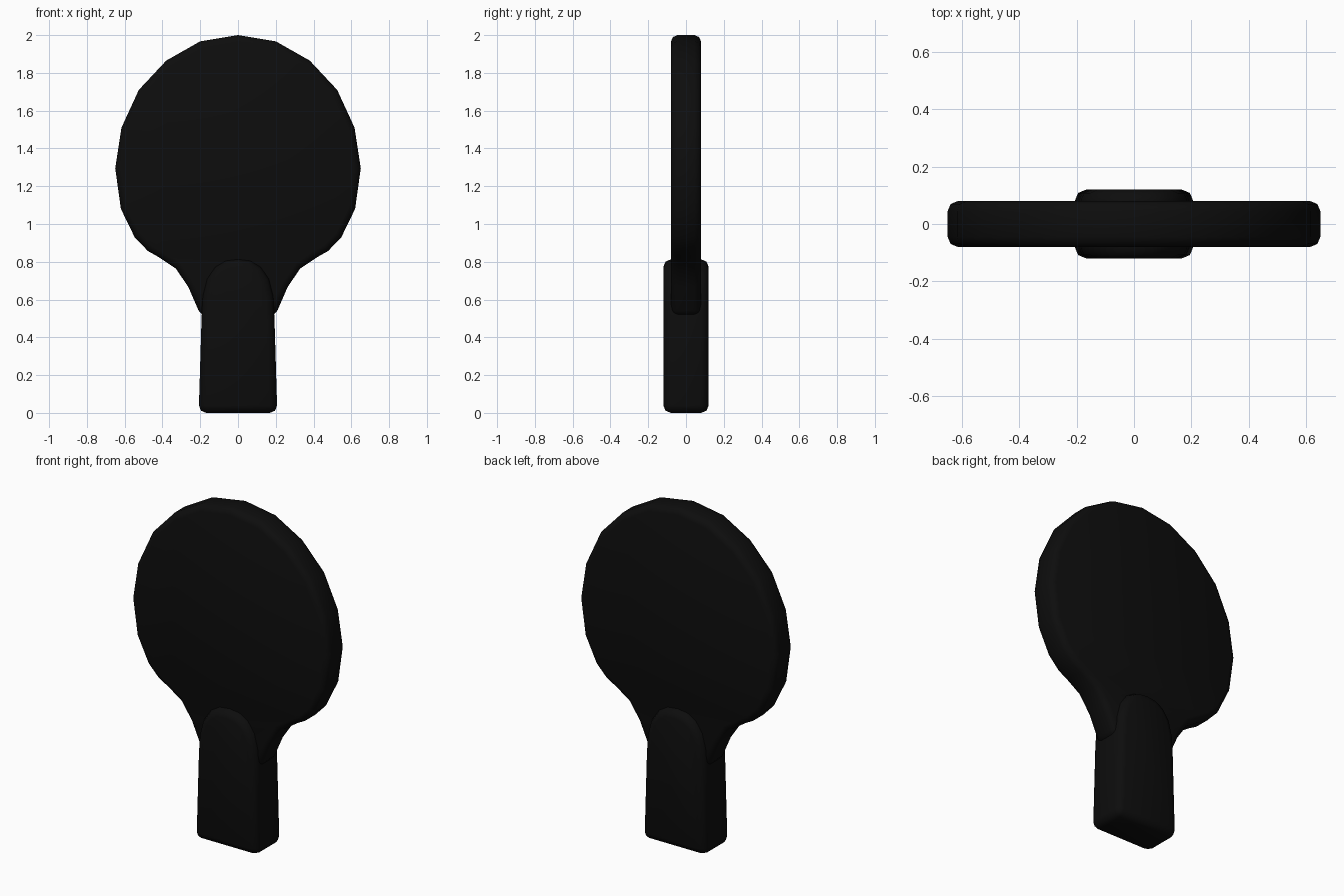
import bpy, bmesh, math

if "Cube" in bpy.data.objects:
    bpy.data.objects.remove(bpy.data.objects["Cube"])

black = bpy.data.materials.new("black")
black.diffuse_color = (0.004, 0.004, 0.004, 1)
black.use_nodes = True
black.node_tree.nodes["Principled BSDF"].inputs["Base Color"].default_value = black.diffuse_color


def slab(name, half, depth, bevel):
    """Mirror a half outline (x, z), extrude it along y and round the rims."""
    outline = half + [(-x, z) for x, z in reversed(half) if x > 0]
    bm = bmesh.new()
    face = bm.faces.new([bm.verts.new((x, -depth, z)) for x, z in outline])
    ext = bmesh.ops.extrude_face_region(bm, geom=[face])
    verts = [v for v in ext["geom"] if isinstance(v, bmesh.types.BMVert)]
    bmesh.ops.translate(bm, verts=verts, vec=(0, 2 * depth, 0))
    bmesh.ops.recalc_face_normals(bm, faces=bm.faces)
    me = bpy.data.meshes.new(name)
    bm.to_mesh(me)
    bm.free()
    obj = bpy.data.objects.new(name, me)
    bpy.context.collection.objects.link(obj)
    me.materials.append(black)
    mod = obj.modifiers.new("rim", 'BEVEL')
    mod.width = bevel
    mod.segments = 2
    mod.limit_method = 'ANGLE'
    mod.angle_limit = math.radians(50)
    bpy.context.view_layer.objects.active = obj
    obj.select_set(True)
    bpy.ops.object.modifier_apply(modifier="rim")
    bpy.ops.object.shade_smooth_by_angle(angle=math.radians(50))
    obj.select_set(False)
    return obj


# Round blade flaring down into the neck
slab("blade", [(0.195, 0.51), (0.263, 0.667), (0.33, 0.765), (0.42, 0.825),
               (0.477, 0.857), (0.547, 0.93), (0.62, 1.08), (0.65, 1.295),
               (0.617, 1.51), (0.525, 1.71), (0.38, 1.865), (0.20, 1.967),
               (0, 2.0)], 0.08, 0.035)

# Thicker grip with an arched top
slab("handle", [(0.208, 0), (0.193, 0.5), (0.186, 0.62), (0.163, 0.71),
                (0.12, 0.772), (0.065, 0.805), (0, 0.813)], 0.12, 0.04)
